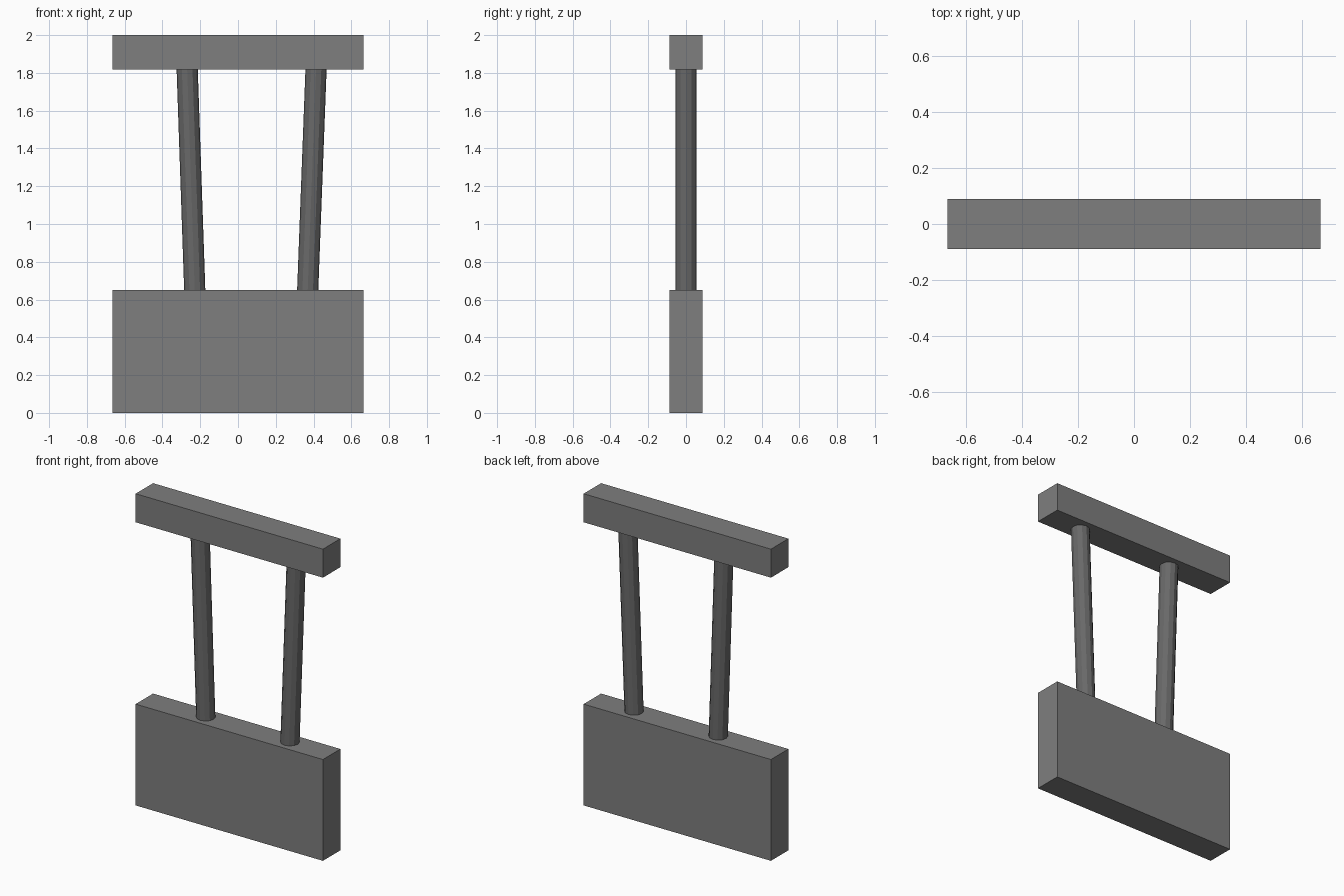
import bpy
from mathutils import Vector

if "Cube" in bpy.data.objects:
    bpy.data.objects.remove(bpy.data.objects["Cube"])

HALF_X, HALF_Y = 0.665, 0.0885
BASE_TOP, BEAM_BOTTOM, TOP = 0.65, 1.817, 2.0


def grey(name, value):
    mat = bpy.data.materials.new(name)
    mat.diffuse_color = (value, value, value, 1)
    mat.use_nodes = True
    mat.node_tree.nodes["Principled BSDF"].inputs["Base Color"].default_value = mat.diffuse_color
    return mat


BLOCK_GREY = grey("block_grey", 0.21)
POST_GREY = grey("post_grey", 0.14)


def block(name, z0, z1):
    bpy.ops.mesh.primitive_cube_add(size=1, location=(0, 0, (z0 + z1) / 2))
    ob = bpy.context.object
    ob.name = name
    ob.scale = (HALF_X * 2, HALF_Y * 2, z1 - z0)
    bpy.ops.object.transform_apply(location=False, rotation=False, scale=True)
    ob.data.materials.append(BLOCK_GREY)


def post(name, x_bottom, x_top, radius=0.056, sides=12, sink=0.01):
    a = Vector((x_bottom, 0, BASE_TOP))
    b = Vector((x_top, 0, BEAM_BOTTOM))
    axis = b - a
    bpy.ops.mesh.primitive_cylinder_add(
        vertices=sides, radius=radius, depth=axis.length + 2 * sink,
        location=(a + b) / 2)
    ob = bpy.context.object
    ob.name = name
    # lean the post sideways only
    ob.rotation_euler = (0, axis.angle(Vector((0, 0, 1))) * (1 if axis.x > 0 else -1), 0)
    ob.data.materials.append(POST_GREY)


# Solid lower panel and top rail
block("lower_panel", 0, BASE_TOP)
block("top_rail", BEAM_BOTTOM, TOP)

# Two posts leaning outward, ends sunk into the blocks
post("left_post", -0.229, -0.269)
post("right_post", 0.369, 0.413)
